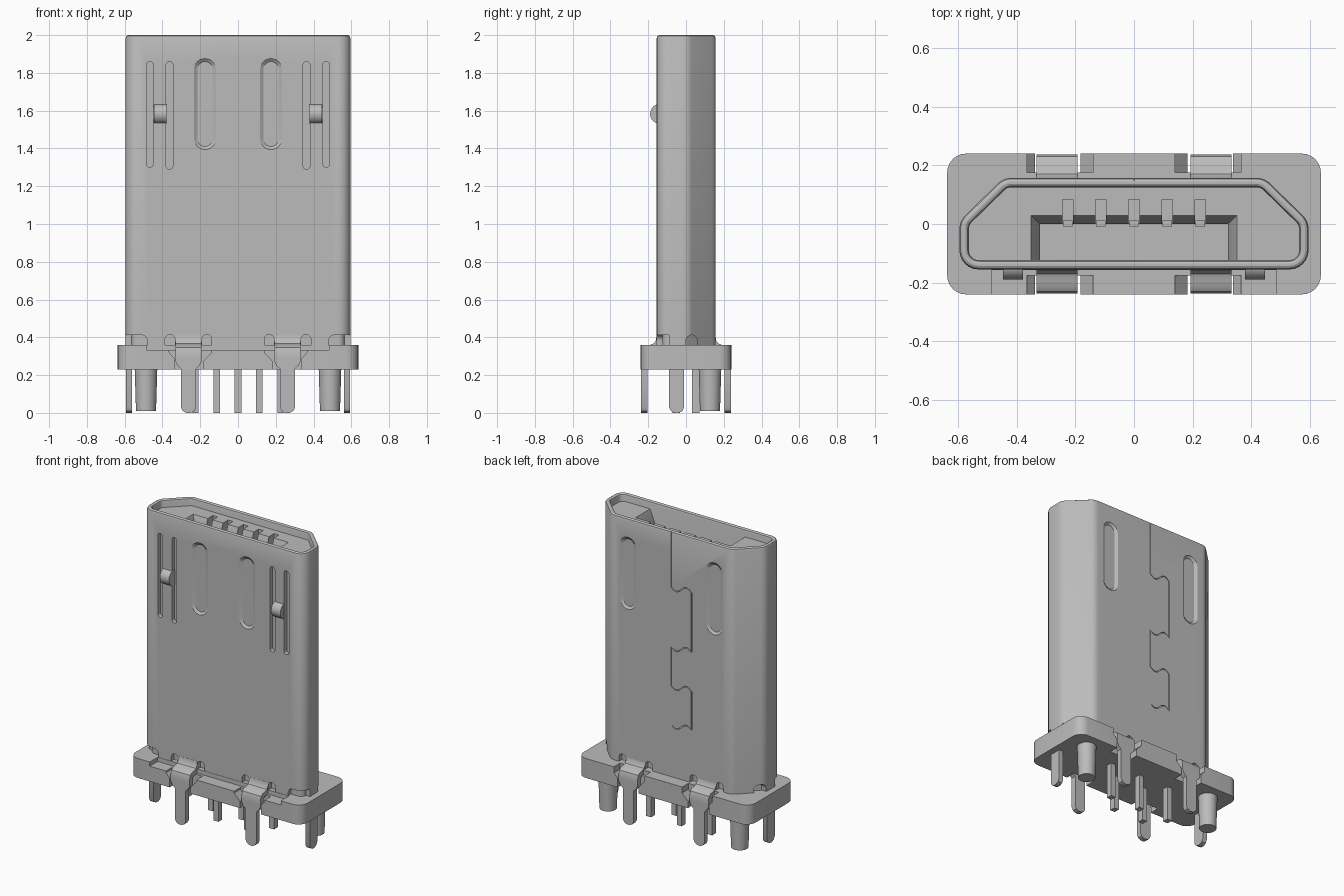
import bpy, bmesh, math
from mathutils import Vector

if "Cube" in bpy.data.objects:
    bpy.data.objects.remove(bpy.data.objects["Cube"])

grey = bpy.data.materials.new("light grey")
grey.use_nodes = True
grey.diffuse_color = (0.5, 0.5, 0.5, 1)
grey.node_tree.nodes["Principled BSDF"].inputs["Base Color"].default_value = (0.5, 0.5, 0.5, 1)


# ---------- helpers ----------
def fillet(pts, r, n=6):
    """Round every corner of a closed 2D polygon."""
    out = []
    for i, p in enumerate(pts):
        p = Vector(p)
        a = (Vector(pts[i - 1]) - p).normalized()
        b = (Vector(pts[(i + 1) % len(pts)]) - p).normalized()
        half = a.angle(b) / 2
        centre = p + (a + b).normalized() * (r / math.sin(half))
        start = p + a * (r / math.tan(half)) - centre
        end = p + b * (r / math.tan(half)) - centre
        turn = start.angle_signed(end)
        for k in range(n + 1):
            t = -turn * k / n
            c, s = math.cos(t), math.sin(t)
            out.append((centre.x + c * start.x - s * start.y,
                        centre.y + s * start.x + c * start.y))
    return out


def rect(x0, x1, y0, y1):
    return [(x0, y0), (x1, y0), (x1, y1), (x0, y1)]


def stadium(cx, w, z0, z1):
    return fillet(rect(cx - w / 2, cx + w / 2, z0, z1), w / 2 * 0.999)


def place(axis, p, w):
    u, v = p
    return {"x": (w, u, v), "y": (u, w, v), "z": (u, v, w)}[axis]


def loft(bm, loops, axis="z", ring=False):
    """Bridge equal loops [(points, level)...]; cap the ends unless it is a ring."""
    rows = [[bm.verts.new(place(axis, p, w)) for p in pts] for pts, w in loops]
    n = len(rows[0])
    for j in range(len(rows) if ring else len(rows) - 1):
        a, b = rows[j], rows[(j + 1) % len(rows)]
        for i in range(n):
            k = (i + 1) % n
            bm.faces.new((a[i], a[k], b[k], b[i]))
    if not ring:
        bm.faces.new(rows[0])
        bm.faces.new(rows[-1])


def prism(bm, pts, axis, a, b):
    loft(bm, [(pts, a), (pts, b)], axis)


def finish(name, bm):
    bmesh.ops.recalc_face_normals(bm, faces=bm.faces)
    me = bpy.data.meshes.new(name)
    bm.to_mesh(me)
    bm.free()
    me.materials.append(grey)
    ob = bpy.data.objects.new(name, me)
    bpy.context.scene.collection.objects.link(ob)
    return ob


def solid(name, pts, axis, a, b):
    bm = bmesh.new()
    prism(bm, pts, axis, a, b)
    return finish(name, bm)


def cut(ob, bm):
    cutter = finish("cutter", bm)
    cutter.hide_render = True
    mod = ob.modifiers.new("cut", "BOOLEAN")
    mod.object, mod.operation, mod.solver = cutter, "DIFFERENCE", "EXACT"
    mod.use_self = True
    dg = bpy.context.evaluated_depsgraph_get()
    me = bpy.data.meshes.new_from_object(ob.evaluated_get(dg))
    ob.modifiers.clear()
    ob.data = me
    bpy.data.objects.remove(cutter)


def outline(d):
    """Shell cross-section, inset by d."""
    k = d * 0.42
    pts = [(-0.595 + d, -0.155 + d), (0.595 - d, -0.155 + d), (0.595 - d, 0.01 - k),
           (0.445 - k, 0.157 - d), (-0.445 + k, 0.157 - d), (-0.595 + d, 0.01 - k)]
    return fillet(pts, 0.065 - d)


# ---------- metal shell with rounded rim ----------
bm = bmesh.new()
sections = [(0, 0.34), (0, 1.984), (0.004, 1.995), (0.012, 2.0), (0.02, 2.0),
            (0.028, 1.995), (0.032, 1.984), (0.032, 0.34)]
loft(bm, [(outline(d), z) for d, z in sections], ring=True)
shell = finish("shell", bm)

bm = bmesh.new()
for s in (-1, 1):
    # spring slots and pressed ovals
    prism(bm, stadium(s * 0.467, 0.036, 1.30, 1.86), "y", -0.2, -0.126)
    prism(bm, stadium(s * 0.363, 0.036, 1.29, 1.86), "y", -0.2, -0.126)
    for x, y, d in ((0.175, -0.155, 1), (0.32, 0.157, -1)):
        loft(bm, [(stadium(s * x, 0.125, 1.39, 1.88), y - d * 0.003),
                  (stadium(s * x, 0.08, 1.41, 1.86), y + d * 0.012)], "y")
    # relief notches along the lower edge
    for y0, y1 in ((-0.2, -0.11), (0.11, 0.2)):
        for x in (0.165, 0.36):
            prism(bm, stadium(s * x, 0.052, 0.3, 0.415), "y", y0, y1)
    prism(bm, fillet(rect(min(s * 0.48, s * 0.65), max(s * 0.48, s * 0.65), 0.3, 0.412), 0.03),
          "y", -0.2, -0.09)
    prism(bm, stadium(0.03, 0.06, 0.3, 0.412), "x", s * 0.5, s * 0.65)
# interlocking seam at the back
path = [(0, 2.02)]
for i, z in enumerate((1.63, 1.23, 0.97, 0.71)):
    wave = [(-0.15 * t / 10, z - 0.022 * math.sin(t / 10 * 2 * math.pi)) for t in range(11)]
    path += wave if i % 2 == 0 else wave[::-1]
path.append((0, 0.3))
left, right = [], []
for i, p in enumerate(path):
    t = (Vector(path[min(i + 1, len(path) - 1)]) - Vector(path[max(i - 1, 0)])).normalized()
    nrm = Vector((-t.y, t.x)) * 0.0025
    left.append(tuple(Vector(p) + nrm))
    right.append(tuple(Vector(p) - nrm))
prism(bm, left + right[::-1], "y", 0.149, 0.17)
cut(shell, bm)

# ---------- plastic core with mouth and contact slots ----------
bm = bmesh.new()
prism_pts = outline(0.030)
prism(bm, prism_pts, "z", 0.3, 1.95)
core = finish("plastic_core", bm)
bm = bmesh.new()
loft(bm, [(rect(-0.32, 0.32, -0.2, 0.0), 1.35), (rect(-0.32, 0.32, -0.2, 0.0), 1.87),
          (rect(-0.352, 0.352, -0.2, 0.03), 1.951), (rect(-0.352, 0.352, -0.2, 0.03), 2.05)])
cut(core, bm)
pin_x = [i * 0.113 for i in range(-2, 3)]
bm = bmesh.new()
for x in pin_x:
    prism(bm, rect(x - 0.018, x + 0.018, -0.03, 0.083), "z", 1.6, 2.1)
cut(core, bm)

# ---------- contacts and solder pins ----------
for i, x in enumerate(pin_x):
    solid(f"contact_{i + 1}", rect(x - 0.016, x + 0.016, -0.008, 0.012), "z", 1.34, 1.84)
    y = 0.052 if i % 2 == 0 else -0.052
    solid(f"solder_pin_{i + 1}", rect(x - 0.018, x + 0.018, y - 0.02, y + 0.02), "z", 0, 0.26)

# ---------- base flange ----------
base = solid("base", fillet(rect(-0.637, 0.637, -0.24, 0.24), 0.065), "z", 0.23, 0.36)
bm = bmesh.new()
prism(bm, rect(-0.485, 0.485, -0.3, -0.157), "z", 0.332, 0.4)
cut(base, bm)
bm = bmesh.new()
for s in (-1, 1):
    notch = [(s * x, z) for x, z in ((0.14, 0.4), (0.14, 0.32), (0.182, 0.275), (0.182, 0.2),
                                     (0.337, 0.2), (0.337, 0.29), (0.365, 0.32), (0.365, 0.4))]
    prism(bm, notch, "y", -0.3, -0.175)
    prism(bm, notch, "y", 0.175, 0.3)
cut(base, bm)

# ---------- bent tabs, legs, pegs and springs ----------
tab = [(0.126, 0.41), (0.156, 0.41), (0.159, 0.385), (0.17, 0.368), (0.19, 0.36),
       (0.212, 0.357), (0.23, 0.345), (0.237, 0.322), (0.237, 0.29), (0.203, 0.29),
       (0.203, 0.318), (0.195, 0.328), (0.165, 0.33), (0.14, 0.345), (0.126, 0.37)]
leg = [(-0.07, 0.30), (-0.07, 0.275), (-0.058, 0.25), (-0.04, 0.235), (-0.04, 0.03),
       (-0.03, 0.01), (-0.012, 0.0)]
leg += [(-x, z) for x, z in reversed(leg)]
for s, side in ((1, "left"), (-1, "right")):
    for f, end in ((-1, "front"), (1, "back")):
        solid(f"{end}_{side}_tab", [(f * y, z) for y, z in tab], "x", s * 0.192, s * 0.332)
        solid(f"{end}_{side}_leg", [(x + s * 0.262, z) for x, z in leg], "y", f * 0.203, f * 0.237)
    side_leg = [(-0.09, 0.40), (-0.09, 0.03), (-0.08, 0.01), (-0.062, 0),
                (-0.038, 0), (-0.02, 0.01), (-0.01, 0.03), (-0.01, 0.40)]
    solid(f"{side}_side_leg", side_leg, "x", s * 0.562, s * 0.594)

    bm = bmesh.new()
    circle = [(math.cos(a * math.pi / 16), math.sin(a * math.pi / 16)) for a in range(32)]
    loft(bm, [([(s * 0.487 + r * c, 0.127 + r * q) for c, q in circle], z)
              for r, z in ((0.053, 0.01), (0.06, 0.24))])
    finish(f"{side}_peg", bm)
    solid(f"{side}_spring_bump", [(-0.139 + 0.051 * c, 1.583 + 0.052 * q) for c, q in circle],
          "x", s * 0.378, s * 0.446)

# ---------- smooth curved faces, keep edges crisp ----------
bpy.ops.object.select_all(action="DESELECT")
for ob in bpy.context.scene.objects:
    if ob.type == "MESH":
        ob.select_set(True)
        bpy.context.view_layer.objects.active = ob
bpy.ops.object.shade_smooth_by_angle(angle=math.radians(32))
